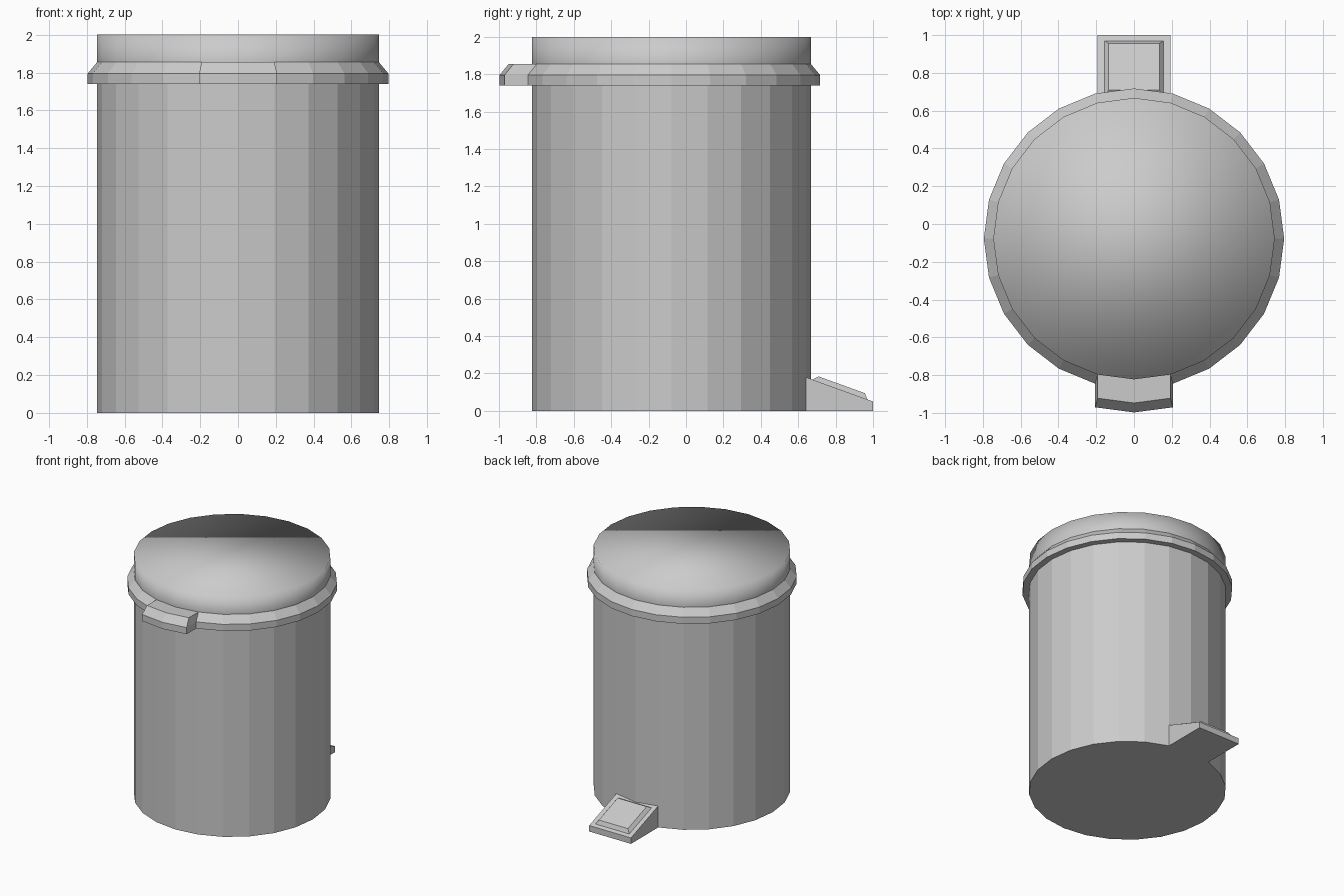
import bpy, bmesh, math
from mathutils import Vector

if "Cube" in bpy.data.objects:
    bpy.data.objects.remove(bpy.data.objects["Cube"])

SIDES = 24
CY = -0.0775      # y of the bin's axis
R = 0.745         # bin radius


def finish(name, bm, smooth=False):
    mesh = bpy.data.meshes.new(name)
    for f in bm.faces:
        f.smooth = smooth
    bm.to_mesh(mesh)
    bm.free()
    obj = bpy.data.objects.new(name, mesh)
    bpy.context.collection.objects.link(obj)
    return obj


def lathe(profile, cap_bottom=False, cap_top=False):
    """Revolve (radius, z) points around the bin's axis."""
    bm = bmesh.new()
    loops = []
    for r, z in profile:
        loops.append([bm.verts.new((r * math.cos(a), CY + r * math.sin(a), z))
                      for a in (2 * math.pi * i / SIDES for i in range(SIDES))])
    for low, high in zip(loops, loops[1:]):
        for i in range(SIDES):
            k = (i + 1) % SIDES
            bm.faces.new((low[i], low[k], high[k], high[i]))
    if cap_bottom:
        bm.faces.new(loops[0][::-1])
    if cap_top:
        bm.faces.new(loops[-1])
    bm.normal_update()
    return bm


# Faceted body, closed underneath
finish("body", lathe([(R, 0), (R, 1.74)], cap_bottom=True))

# Flat lid, smooth shaded over its edge
finish("lid", lathe([(R, 1.855), (R, 2.0)], cap_top=True), smooth=True)

# Rim collar with the front grip pulled out of two segments
bm = lathe([(R, 1.74), (0.795, 1.74), (0.795, 1.795), (R, 1.855)])
front = []
for f in bm.faces:
    c = f.calc_center_median()
    if abs(c.x) < 0.15 and c.y < CY and f.normal.z > -0.5:
        front.append(f)
new = bmesh.ops.extrude_face_region(bm, geom=front)["geom"]
bmesh.ops.translate(bm, vec=(0, -0.125, 0),
                    verts=[g for g in new if isinstance(g, bmesh.types.BMVert)])
old = [f for f in front if f.is_valid]
if old:
    bmesh.ops.delete(bm, geom=old, context='FACES_ONLY')
bmesh.ops.recalc_face_normals(bm, faces=bm.faces[:])
finish("rim_with_grip", bm)

# Wedge pedal at the back
bm = bmesh.new()
side = [(0.64, 0), (1.0, 0), (1.0, 0.05), (0.64, 0.18)]
face = bm.faces.new([bm.verts.new((-0.193, y, z)) for y, z in side])
new = bmesh.ops.extrude_face_region(bm, geom=[face], use_keep_orig=True)["geom"]
bmesh.ops.translate(bm, vec=(0.386, 0, 0),
                    verts=[g for g in new if isinstance(g, bmesh.types.BMVert)])
bmesh.ops.recalc_face_normals(bm, faces=bm.faces[:])
finish("pedal", bm)

# Raised bevelled pad lying on the pedal's slope
slope = (0.05 - 0.18) / 0.36
up = Vector((0, -slope, 1)).normalized()


def pad_loop(bm, half, y0, y1, lift):
    pts = [(-half, y0), (half, y0), (half, y1), (-half, y1)]
    return [bm.verts.new(Vector((x, y, 0.18 + slope * (y - 0.64))) + up * lift)
            for x, y in pts]


bm = bmesh.new()
low = pad_loop(bm, 0.156, 0.675, 0.97, 0)
high = pad_loop(bm, 0.134, 0.70, 0.947, 0.027)
for i in range(4):
    k = (i + 1) % 4
    bm.faces.new((low[i], low[k], high[k], high[i]))
bm.faces.new(high)
bm.normal_update()
finish("pedal_pad", bm)
